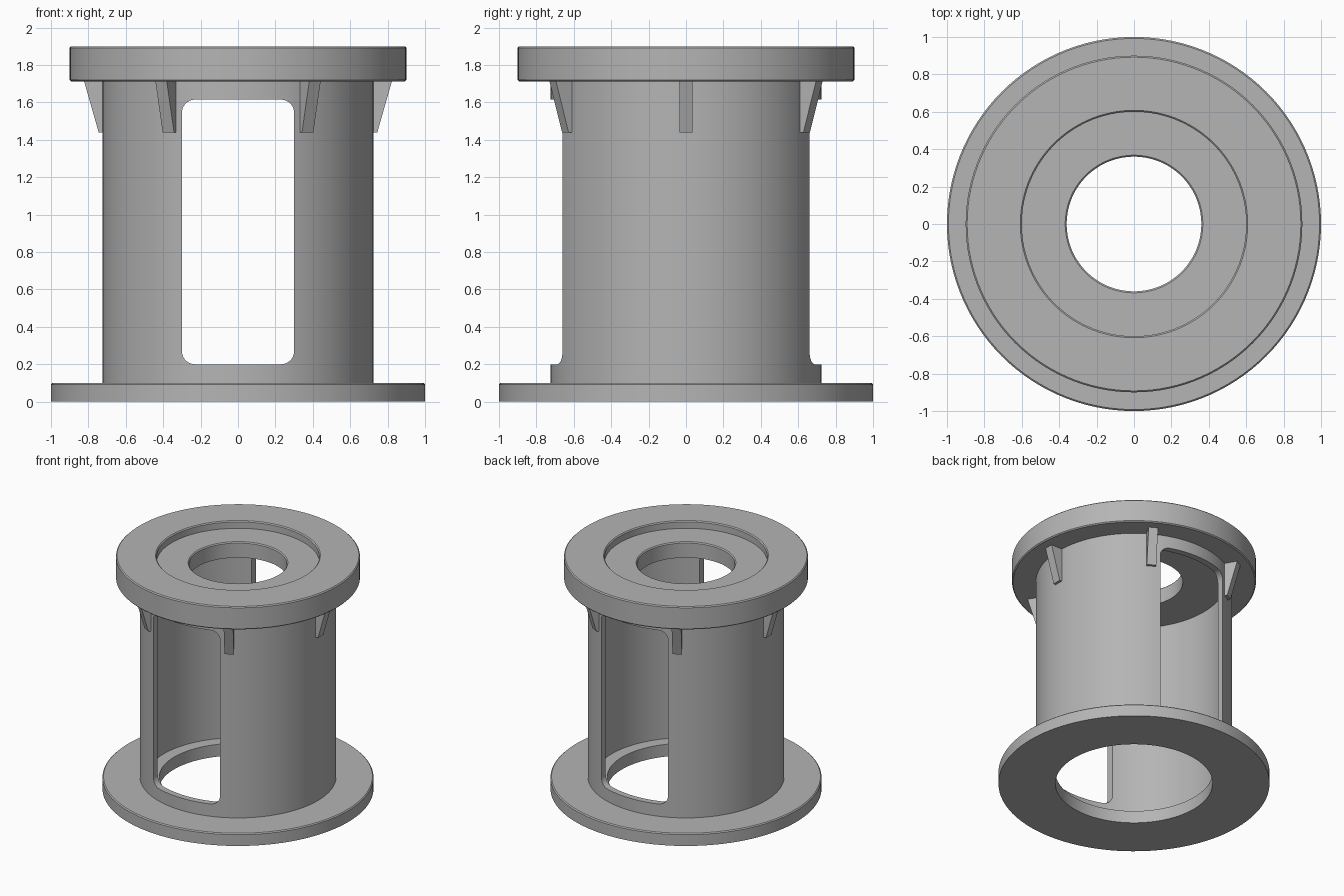
import bpy, bmesh, math
from mathutils import Matrix

if "Cube" in bpy.data.objects:
    bpy.data.objects.remove(bpy.data.objects["Cube"], do_unlink=True)

GREY = (0.46, 0.46, 0.46, 1.0)
metal = bpy.data.materials.new("plain_grey")
metal.diffuse_color = GREY
metal.use_nodes = True
metal.node_tree.nodes["Principled BSDF"].inputs["Base Color"].default_value = GREY

SEGMENTS = 120
TUBE_R, TUBE_INNER = 0.725, 0.675
FLANGE_Z, TOP_Z = 1.713, 1.9
BASE_Z = 0.1
C = 0.008  # edge chamfer


def make_object(name, bm):
    bmesh.ops.recalc_face_normals(bm, faces=bm.faces)
    mesh = bpy.data.meshes.new(name)
    bm.to_mesh(mesh)
    bm.free()
    mesh.materials.append(metal)
    obj = bpy.data.objects.new(name, mesh)
    bpy.context.collection.objects.link(obj)
    return obj


def smooth(obj):
    bpy.ops.object.select_all(action='DESELECT')
    obj.select_set(True)
    bpy.context.view_layer.objects.active = obj
    bpy.ops.object.shade_smooth_by_angle(angle=math.radians(30))


def lathe(name, profile):
    """Revolve a closed (radius, height) profile around z."""
    bm = bmesh.new()
    verts = [bm.verts.new((r, 0, z)) for r, z in profile]
    edges = [bm.edges.new((a, b)) for a, b in zip(verts, verts[1:] + verts[:1])]
    bmesh.ops.spin(bm, geom=verts + edges, cent=(0, 0, 0), axis=(0, 0, 1),
                   angle=math.tau, steps=SEGMENTS, use_merge=True)
    bmesh.ops.remove_doubles(bm, verts=bm.verts, dist=1e-5)
    return make_object(name, bm)


def prism(name, outline, half_width):
    """Extrude an x-z outline symmetrically along y."""
    bm = bmesh.new()
    face = bm.faces.new([bm.verts.new((x, -half_width, z)) for x, z in outline])
    new = bmesh.ops.extrude_face_region(bm, geom=[face])["geom"]
    bmesh.ops.translate(bm, vec=(0, 2 * half_width, 0),
                        verts=[v for v in new if isinstance(v, bmesh.types.BMVert)])
    return make_object(name, bm)


def rounded_rectangle(x, z0, z1, radius, steps=8):
    points = []
    corners = ((x, z1), (-x, z1), (-x, z0), (x, z0))
    for i, (cx, cz) in enumerate(corners):
        cx -= math.copysign(radius, cx)
        cz += radius if cz == z0 else -radius
        for k in range(steps + 1):
            a = (i + k / steps) * math.pi / 2
            points.append((cx + radius * math.cos(a), cz + radius * math.sin(a)))
    return points


# Base ring
smooth(lathe("base_flange", [
    (0.58, 0), (1, 0), (1, BASE_Z - C), (1 - C, BASE_Z), (0.58, BASE_Z)]))

# Top ring with a shallow recess and a central bore
FLOOR = TOP_Z - 0.06
smooth(lathe("top_flange", [
    (0.36, FLANGE_Z), (0.9 - C, FLANGE_Z), (0.9, FLANGE_Z + C), (0.9, TOP_Z - C),
    (0.9 - C, TOP_Z), (0.6 + C, TOP_Z), (0.6, TOP_Z - C), (0.6, FLOOR),
    (0.36 + C, FLOOR), (0.36, FLOOR - C)]))

# Tube body with a window through the front and back
tube = lathe("tube_body", [
    (TUBE_INNER, BASE_Z), (TUBE_R, BASE_Z), (TUBE_R, FLANGE_Z), (TUBE_INNER, FLANGE_Z)])
cutter = prism("window_cutter", rounded_rectangle(0.3, 0.2, 1.615, 0.07), 1)
cutter.hide_render = True
cut = tube.modifiers.new("windows", 'BOOLEAN')
cut.object = cutter
cut.operation = 'DIFFERENCE'
cut.solver = 'EXACT'
bpy.context.view_layer.objects.active = tube
bpy.ops.object.modifier_apply(modifier=cut.name)
bpy.data.objects.remove(cutter, do_unlink=True)
smooth(tube)

# Six tapered gussets under the top ring
for i in range(6):
    gusset = prism(f"gusset_{i + 1}", [
        (0.7, 1.44), (0.745, 1.44), (0.823, FLANGE_Z), (0.7, FLANGE_Z)], 0.035)
    gusset.data.transform(Matrix.Rotation(i * math.pi / 3, 4, 'Z'))
